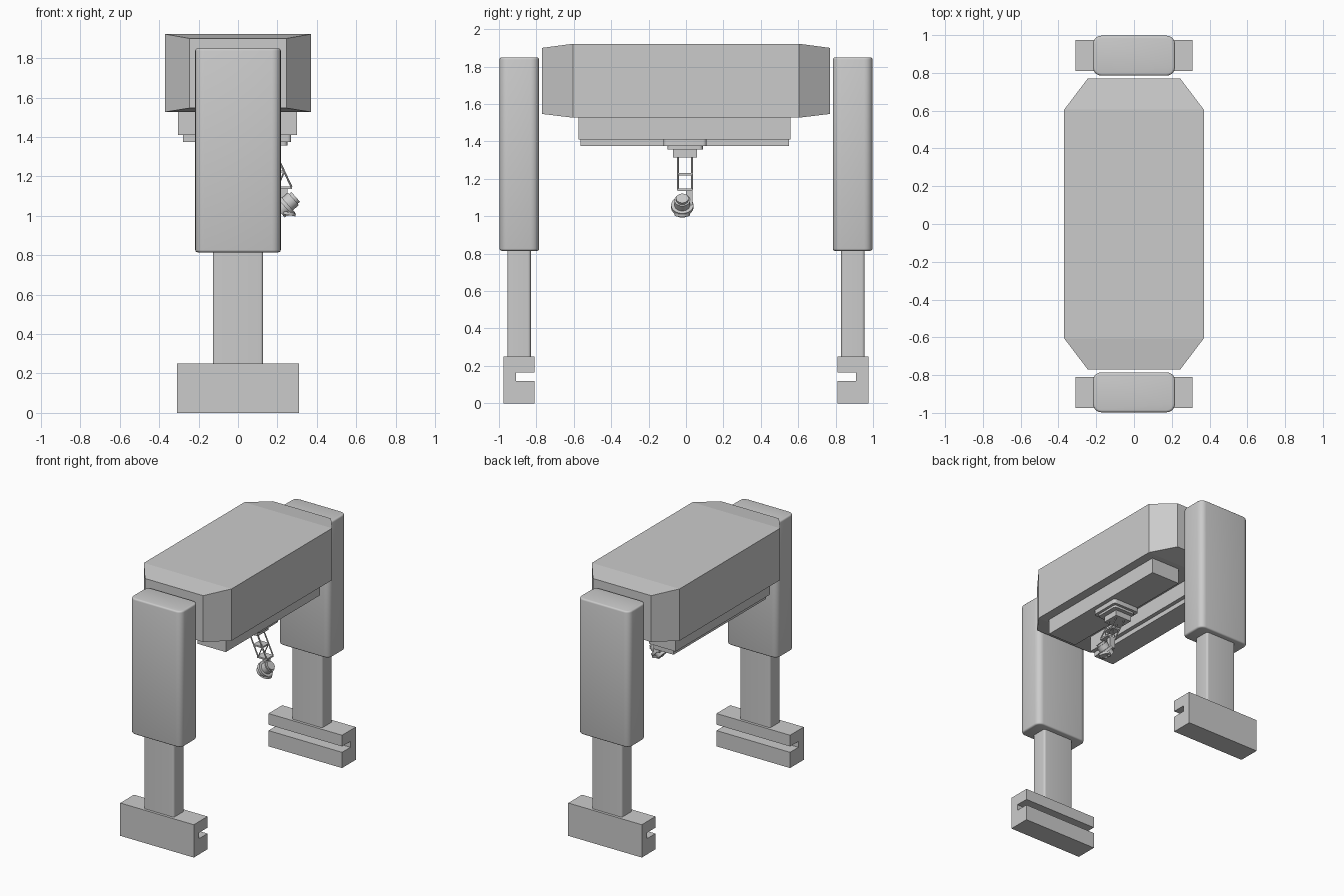
import bpy, bmesh, math
from mathutils import Vector

if "Cube" in bpy.data.objects:
    bpy.data.objects.remove(bpy.data.objects["Cube"])


def finish(name, bm, smooth=False):
    bmesh.ops.recalc_face_normals(bm, faces=bm.faces)
    me = bpy.data.meshes.new(name)
    bm.to_mesh(me)
    bm.free()
    ob = bpy.data.objects.new(name, me)
    bpy.context.collection.objects.link(ob)
    if smooth:
        bpy.ops.object.select_all(action='DESELECT')
        ob.select_set(True)
        bpy.context.view_layer.objects.active = ob
        bpy.ops.object.shade_smooth_by_angle(angle=math.radians(35))
    return ob


def box(name, x0, x1, y0, y1, z0, z1, round_z=0, cap=0):
    """Box by its limits; round_z rounds upright edges, cap rounds the end rims."""
    bm = bmesh.new()
    bmesh.ops.create_cube(bm, size=1)
    for v in bm.verts:
        v.co = Vector(((x0, x1)[v.co.x > 0], (y0, y1)[v.co.y > 0], (z0, z1)[v.co.z > 0]))
    if round_z:
        up = [e for e in bm.edges if abs(e.verts[0].co.z - e.verts[1].co.z) > 1e-4]
        bmesh.ops.bevel(bm, geom=up, offset=round_z, segments=5, profile=0.5, affect='EDGES')
    if cap:
        rim = [e for e in bm.edges if abs(e.verts[0].co.z - e.verts[1].co.z) < 1e-4]
        bmesh.ops.bevel(bm, geom=rim, offset=cap, segments=3, profile=0.5, affect='EDGES')
    return finish(name, bm, bool(round_z))


def rod(name, a, b, r, sides=24, r2=None):
    a, b = Vector(a), Vector(b)
    bm = bmesh.new()
    bmesh.ops.create_cone(bm, cap_ends=True, segments=sides, radius1=r,
                          radius2=r if r2 is None else r2, depth=(b - a).length)
    ob = finish(name, bm, sides > 8)
    ob.rotation_mode = 'QUATERNION'
    ob.rotation_quaternion = (b - a).to_track_quat('Z', 'Y')
    ob.location = (a + b) / 2
    return ob


# Legs: slotted foot, inner column, rounded outer sleeve
slot_foot = [(.81, 0), (.975, 0), (.975, .25), (.81, .25),
             (.81, .165), (.91, .165), (.91, .12), (.81, .12)]
for s, side in ((-1, "front"), (1, "back")):
    bm = bmesh.new()
    f = bm.faces.new([bm.verts.new((-.31, s * y, z)) for y, z in slot_foot])
    ext = bmesh.ops.extrude_face_region(bm, geom=[f])
    bmesh.ops.translate(bm, vec=(.62, 0, 0),
                        verts=[g for g in ext['geom'] if isinstance(g, bmesh.types.BMVert)])
    finish(side + "_foot", bm)
    y0, y1 = sorted((s * .83, s * .955))
    box(side + "_inner_column", -.128, .128, y0, y1, .25, .84, .015)
    y0, y1 = sorted((s * .785, s * .997))
    box(side + "_outer_column", -.217, .217, y0, y1, .815, 1.85, .045, .012)

# Body: octagonal housing whose top and bottom slope in at both ends
plan = [(.245, -.77), (.37, -.605), (.37, .605), (.245, .77),
        (-.245, .77), (-.37, .605), (-.37, -.605), (-.245, -.77)]
bm = bmesh.new()
top, bot = [], []
for x, y in plan:
    end = abs(y) > .7
    top.append(bm.verts.new((x, y, 1.90 if end else 1.922)))
    bot.append(bm.verts.new((x, y, 1.547 if end else 1.527)))
for ring in (top, bot):
    for idx in ((0, 1, 6, 7), (1, 2, 5, 6), (2, 3, 4, 5)):
        bm.faces.new([ring[i] for i in idx])
for i in range(8):
    j = (i + 1) % 8
    bm.faces.new((top[i], top[j], bot[j], bot[i]))
finish("body_housing", bm)

# Underside bars and rail
box("right_under_bar", .06, .30, -.575, .56, 1.41, 1.535)
box("left_under_bar", -.305, -.08, -.575, .56, 1.41, 1.535)
box("left_rail", -.28, -.11, -.565, .55, 1.375, 1.415)

# Arm mount
box("mount_plate", .05, .27, -.12, .11, 1.375, 1.412, .02)
box("mount_lip", .07, .25, -.10, .09, 1.358, 1.38, .02)
box("mount_block", .08, .215, -.07, .06, 1.315, 1.36)

# Parallel linkage arm
for y in (-.043, .033):
    tag = "near" if y < 0 else "far"
    rod("link_outer_" + tag, (.19, y, 1.32), (.272, y, 1.145), .005, 8)
    rod("link_inner_" + tag, (.12, y, 1.32), (.20, y, 1.145), .005, 8)
    rod("link_brace_" + tag, (.235, y, 1.225), (.20, y, 1.145), .004, 8)
box("link_middle_plate", .16, .238, -.045, .035, 1.219, 1.23)
box("link_bottom_plate", .19, .275, -.045, .035, 1.136, 1.148)
box("wrist_bracket", .205, .25, 0, .035, 1.06, 1.14)

# Tool head: stacked round parts along a tilted axis
c = Vector((.24, -.02, 1.05))
axis = Vector((.75, 0, .66)).normalized()
for name, a, b, r in (("tool_barrel", -.04, .055, .042),
                      ("tool_flange", -.005, .015, .06),
                      ("tool_cap", .05, .07, .033)):
    rod(name, c + axis * a, c + axis * b, r)
rod("tool_tip", (.245, -.02, 1.06), (.255, -.02, 1.0), .035, 24, .025)
rod("tool_ring", (.25, -.02, 1.005), (.253, -.02, .99 + .03), .042)
